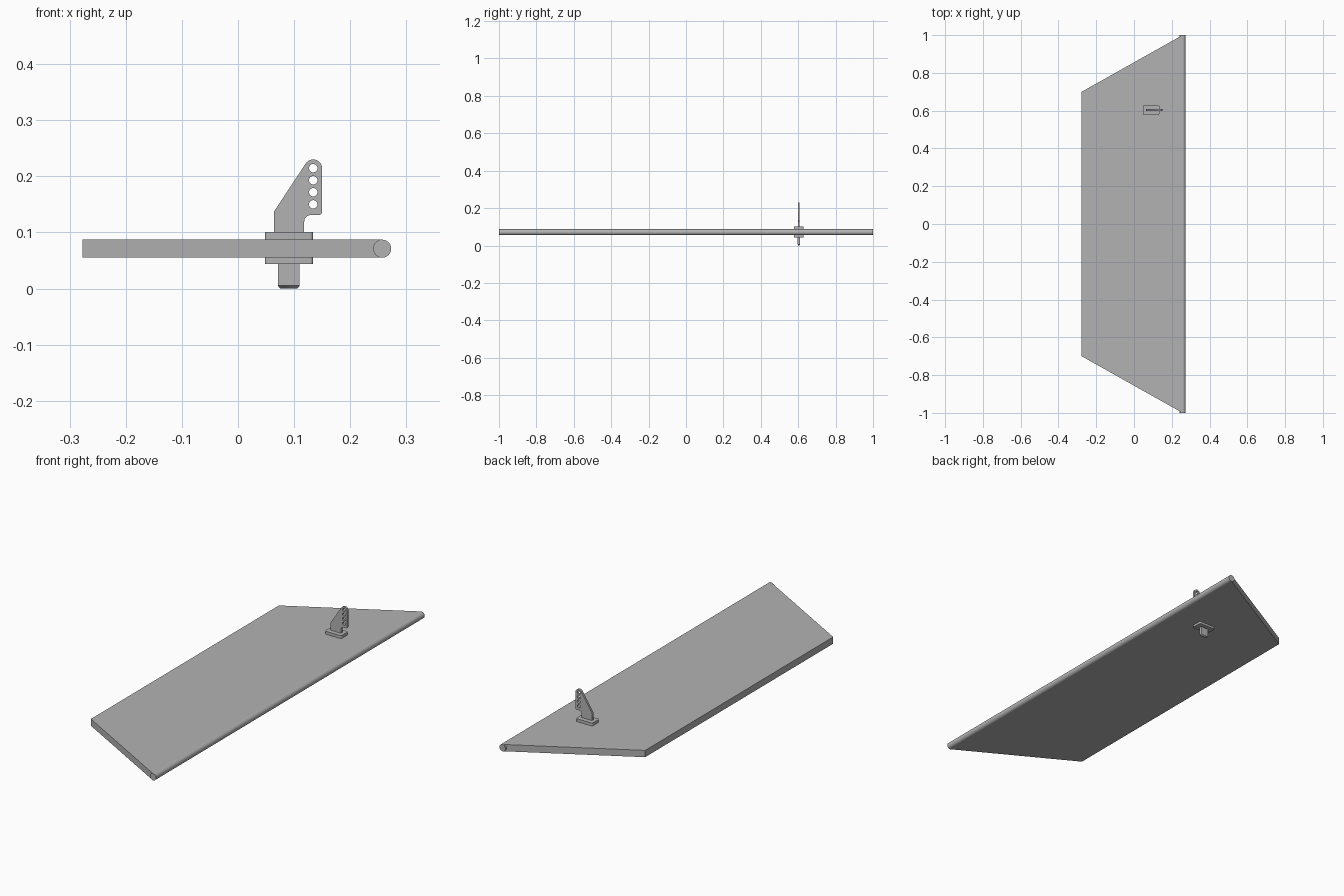
import bpy, bmesh
from math import sin, cos, pi, radians
from mathutils import Matrix, Vector

cube = bpy.data.objects.get("Cube")
if cube:
    bpy.data.objects.remove(cube)

grey = bpy.data.materials.new("plain_grey")
grey.use_nodes = True
colour = (0.45, 0.45, 0.45, 1)
grey.diffuse_color = colour
grey.node_tree.nodes["Principled BSDF"].inputs["Base Color"].default_value = colour


def arc(cx, cy, r, start, end, steps=8):
    """Points along an arc, angles in degrees."""
    angles = [radians(start + (end - start) * i / steps) for i in range(steps + 1)]
    return [(cx + r * cos(a), cy + r * sin(a)) for a in angles]


def rounded_rect(cx, cy, w, h, r):
    points = []
    for k, (sx, sy) in enumerate([(1, 1), (-1, 1), (-1, -1), (1, -1)]):
        points += arc(cx + sx * (w / 2 - r), cy + sy * (h / 2 - r), r, 90 * k, 90 * k + 90, 6)
    return points


def finish(name, bm):
    bmesh.ops.recalc_face_normals(bm, faces=bm.faces)
    mesh = bpy.data.meshes.new(name)
    bm.to_mesh(mesh)
    bm.free()
    mesh.materials.append(grey)
    obj = bpy.data.objects.new(name, mesh)
    bpy.context.collection.objects.link(obj)
    bpy.ops.object.select_all(action="DESELECT")
    obj.select_set(True)
    bpy.context.view_layer.objects.active = obj
    bpy.ops.object.shade_smooth_by_angle(angle=radians(35))
    return obj


def slab(name, loops, thickness, matrix):
    """Solid plate from a closed outline, with any further loops as holes."""
    curve = bpy.data.curves.new(name + "_outline", "CURVE")
    curve.dimensions = "2D"
    curve.fill_mode = "BOTH"
    curve.extrude = thickness / 2
    for loop in loops:
        spline = curve.splines.new("POLY")
        spline.points.add(len(loop) - 1)
        for point, (x, y) in zip(spline.points, loop):
            point.co = (x, y, 0, 1)
        spline.use_cyclic_u = True
    helper = bpy.data.objects.new(name + "_outline", curve)
    bpy.context.collection.objects.link(helper)
    bpy.context.view_layer.update()
    bm = bmesh.new()
    bm.from_mesh(helper.to_mesh())
    helper.to_mesh_clear()
    bpy.data.objects.remove(helper)
    bpy.data.curves.remove(curve)
    bmesh.ops.remove_doubles(bm, verts=bm.verts, dist=0.00005)
    bm.transform(matrix)
    return finish(name, bm)


def flat(z):
    return Matrix.Translation((0, 0, z))


HORN_Y = 0.603
upright = Matrix.Translation((0, HORN_Y, 0)) @ Matrix.Rotation(pi / 2, 4, "X")

# Tapered control surface panel
slab("panel", [[(-0.277, -0.7), (0.257, -1), (0.257, 1), (-0.277, 0.7)]], 0.032, flat(0.071))

# Round leading edge rod
bm = bmesh.new()
rod_place = Matrix.Translation((0.257, 0, 0.071)) @ Matrix.Rotation(pi / 2, 4, "X")
bmesh.ops.create_cone(bm, cap_ends=True, segments=48, radius1=0.016, radius2=0.016,
                      depth=2, matrix=rod_place)
finish("leading_edge_rod", bm)

# Clamping plates above and below the panel
for name, low, high in [("upper_plate", 0.087, 0.101), ("lower_plate", 0.044, 0.055)]:
    slab(name, [rounded_rect(0.091, HORN_Y, 0.086, 0.052, 0.006)], high - low,
         flat((low + high) / 2))

# Control horn with a row of linkage holes
horn = [(0.064, 0.1), (0.118, 0.1)]
horn += arc(0.130, 0.119, 0.012, 180, 90)
horn += arc(0.144, 0.137, 0.006, -90, 0)
horn += arc(0.134, 0.214, 0.016, 0, 146, 16)
horn += [(0.064, 0.137)]
holes = [arc(0.134, z, 0.0075, 0, 345, 23) for z in (0.150, 0.1715, 0.193, 0.2145)]
slab("control_horn", [horn] + holes, 0.010, upright)

# Tab under the panel, with a chamfered tip
tab = slab("lower_tab", [[(0.071, 0.005), (0.110, 0.005), (0.110, 0.045), (0.071, 0.045)]],
           0.012, upright)
bm = bmesh.new()
bm.from_mesh(tab.data)
tip = [f for f in bm.faces if f.normal.z < -0.9]
tip_verts = bmesh.ops.extrude_face_region(bm, geom=tip)["geom"]
bmesh.ops.delete(bm, geom=tip, context="FACES_ONLY")
for v in tip_verts:
    if isinstance(v, bmesh.types.BMVert):
        v.co = Vector((0.0905 + (v.co.x - 0.0905) * 0.78, HORN_Y + (v.co.y - HORN_Y) * 0.4, 0))
bmesh.ops.recalc_face_normals(bm, faces=bm.faces)
bm.to_mesh(tab.data)
bm.free()
